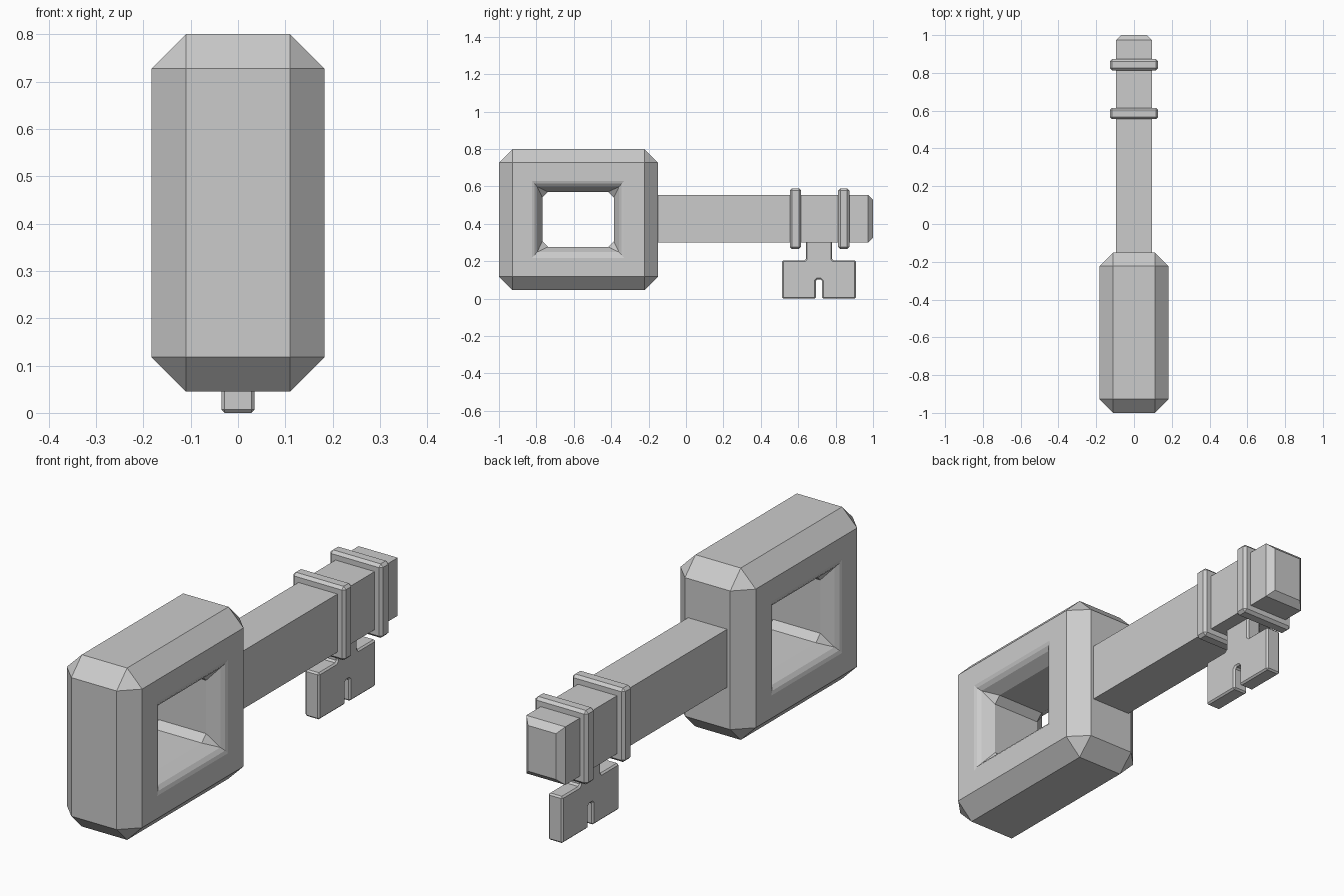
import bpy, bmesh

if "Cube" in bpy.data.objects:
    bpy.data.objects.remove(bpy.data.objects["Cube"])


def finish(name, bm):
    bmesh.ops.recalc_face_normals(bm, faces=bm.faces[:])
    me = bpy.data.meshes.new(name)
    bm.to_mesh(me)
    bm.free()
    ob = bpy.data.objects.new(name, me)
    bpy.context.collection.objects.link(ob)
    return ob


def box(name, lo, hi, bevel=0.0, pick=lambda e: True):
    bm = bmesh.new()
    bmesh.ops.create_cube(bm, size=1)
    for v in bm.verts:
        v.co = [(a + b) / 2 + c * (b - a) for a, b, c in zip(lo, hi, v.co)]
    if bevel:
        bmesh.ops.bevel(bm, geom=[e for e in bm.edges if pick(e)], offset=bevel,
                        segments=1, affect='EDGES', clamp_overlap=True)
    return finish(name, bm)


# Chunky bow (handle) with chamfered edges
bow = box("bow", (-0.183, -1, 0.045), (0.183, -0.15, 0.80), 0.073)

# Window cutter: lofted rings (x, half width, half height, corner cut)
half = [(0.26, 0.249, 0.209, 0), (0.184, 0.249, 0.209, 0), (0.178, 0.233, 0.191, 0),
        (0.165, 0.219, 0.175, 0), (0.115, 0.191, 0.147, 0.03)]
rings = half + [(-x, a, b, c) for x, a, b, c in reversed(half)]
bm = bmesh.new()
loops = []
for x, a, b, c in rings:
    pts = [(a, b - c), (a - c, b), (c - a, b), (-a, b - c),
           (-a, c - b), (c - a, -b), (a - c, -b), (a, c - b)]
    loops.append([bm.verts.new((x, -0.577 + y, 0.4235 + z)) for y, z in pts])
for p, q in zip(loops, loops[1:]):
    for i in range(8):
        j = (i + 1) % 8
        bm.faces.new((p[i], p[j], q[j], q[i]))
bm.faces.new(loops[0])
bm.faces.new(loops[-1])
bmesh.ops.remove_doubles(bm, verts=bm.verts[:], dist=1e-5)
cutter = finish("window_cutter", bm)
cutter.hide_render = True
cutter.hide_viewport = True
mod = bow.modifiers.new("window", 'BOOLEAN')
mod.operation = 'DIFFERENCE'
mod.solver = 'EXACT'
mod.object = cutter

# Square shaft, chamfered only around its tip
box("shaft", (-0.095, -0.2, 0.30), (0.095, 1, 0.555), 0.027,
    lambda e: all(v.co.y > 0.99 for v in e.verts))

# Two collars around the shaft
for i, y in enumerate((0.585, 0.843)):
    box(f"collar_{i + 1}", (-0.128, y - 0.03, 0.265), (0.128, y + 0.03, 0.59), 0.012)

# Bit: notched plate hanging from a stem
half_bit = [(0.016, 0), (0.198, 0), (0.198, 0.205), (0.078, 0.205), (0.07, 0.213), (0.07, 0.34)]
outline = [(0.711 + y, z) for y, z in half_bit]
outline += [(0.711 - y, z) for y, z in reversed(half_bit)]
outline += [(0.695, 0.095), (0.702, 0.102), (0.720, 0.102), (0.727, 0.095)]
bm = bmesh.new()
face = bm.faces.new([bm.verts.new((-0.035, y, z)) for y, z in outline])
ext = bmesh.ops.extrude_face_region(bm, geom=[face])["geom"]
bmesh.ops.translate(bm, vec=(0.07, 0, 0),
                    verts=[g for g in ext if isinstance(g, bmesh.types.BMVert)])
bit = finish("bit", bm)
bev = bit.modifiers.new("edges", 'BEVEL')
bev.width = 0.007
bev.segments = 1
bev.limit_method = 'ANGLE'
bev.angle_limit = 0.9
